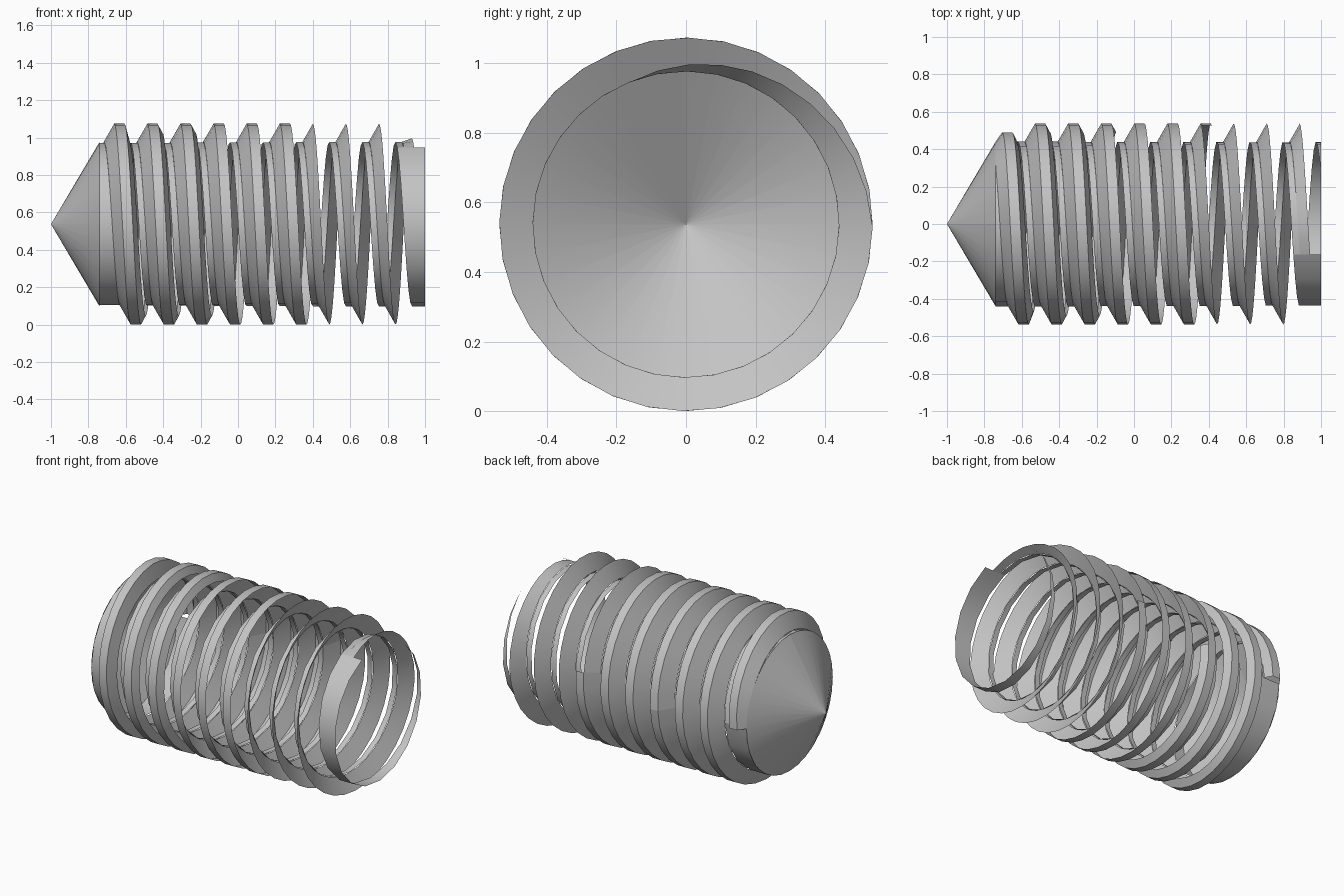
import bpy, math

cube = bpy.data.objects.get("Cube")
if cube:
    bpy.data.objects.remove(cube)

CORE, CREST, PITCH = 0.44, 0.537, 0.177
AXIS_Z = CREST
SHOULDER = -0.74   # where the point meets the shaft
FLANK = 0.055      # length of the sloping thread face

steel = bpy.data.materials.new("grey steel")
steel.use_nodes = True
grey = (0.55, 0.55, 0.55, 1)
steel.diffuse_color = grey
steel.node_tree.nodes["Principled BSDF"].inputs["Base Color"].default_value = grey


def crest_x(t):
    """Thread edge position after t turns, counted from the top."""
    return 0.40 + PITCH * t


def blend(t, a, b):
    return min(1, max(0, (t - a) / (b - a)))


def ribbon(name, start, end, per_turn, section):
    """Sweep a section of (x, radius) points around the x axis."""
    steps = max(1, round((end - start) * per_turn))
    verts, faces = [], []
    for i in range(steps + 1):
        t = start + (end - start) * i / steps
        a = math.tau * t
        pts = section(t)
        verts += [(min(x, 1), -r * math.sin(a), AXIS_Z + r * math.cos(a)) for x, r in pts]
    n = len(pts)
    for i in range(steps):
        for j in range(n - 1):
            k = i * n + j
            faces.append((k, k + n, k + n + 1, k + 1))
    mesh = bpy.data.meshes.new(name)
    mesh.from_pydata(verts, [], faces)
    mesh.materials.append(steel)
    obj = bpy.data.objects.new(name, mesh)
    bpy.context.collection.objects.link(obj)
    bpy.ops.object.select_all(action='DESELECT')
    obj.select_set(True)
    bpy.context.view_layer.objects.active = obj
    bpy.ops.object.shade_smooth_by_angle(angle=math.radians(25))
    return obj


def edge_radius(t):
    """Thread grows at the point and fades out at the open end."""
    grow = 0.5 + 0.5 * blend(t, -6.25, -6)
    fade = 1 - blend(t, 2.75, 3.06)
    return CORE + (CREST - CORE) * grow * fade


def flank(t):
    x = crest_x(t)
    return [(max(x - FLANK, SHOULDER), CORE), (x, edge_radius(t))]


def flat_thread(t):
    x, r = crest_x(t), edge_radius(t)
    return flank(t) + [(x + 0.055, r)]


def closed_thread(t):
    x, r = crest_x(t), edge_radius(t)
    foot = CORE + 0.05 * blend(t, -6, -5.5)
    return flat_thread(t) + [(x + 0.08, foot)]


def first_core(t):
    return [(SHOULDER, CORE), (max(crest_x(t) - FLANK, SHOULDER), CORE)]


def core(t):
    x = crest_x(t)
    return [(x - 0.09, CORE), (x - FLANK, CORE)]


def end_core(t):
    return [(crest_x(t) - 0.09, CORE), (1, CORE)]


# Pointed tip
ribbon("pointed_tip", 0, 1, 32, lambda t: [(-1, 0), (SHOULDER, CORE)])

# Thread: closed near the tip, then flat crested, then sharp edged
ribbon("closed_thread", -6.25, -3.25, 32, closed_thread)
ribbon("flat_thread", -3.25, -0.22, 32, flat_thread)
ribbon("sharp_thread", -0.22, 3.06, 32, flank)

# Narrow shaft band winding between the thread turns
ribbon("shaft_start", -6.25, -5.25, 18, first_core)
ribbon("shaft_band", -5.25, 3.06, 18, core)
ribbon("shaft_end", 3.06, 3.9, 18, end_core)
